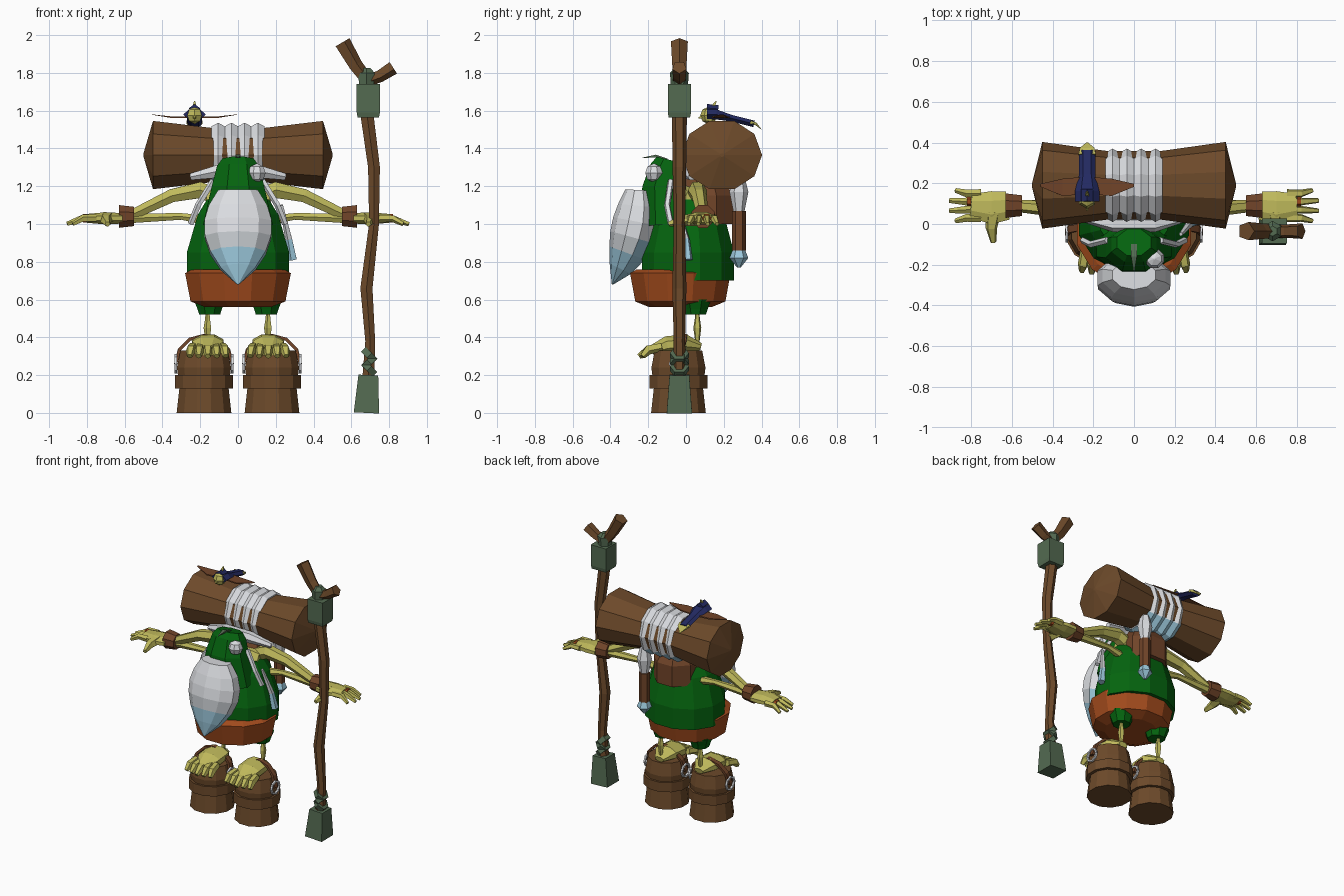
import bpy, bmesh, math
from mathutils import Vector

cube = bpy.data.objects.get("Cube")
if cube:
    bpy.data.objects.remove(cube, do_unlink=True)


def material(name, red, green, blue):
    mat = bpy.data.materials.new(name)
    mat.use_nodes = True
    colour = tuple((value / 255) ** 2.2 for value in (red, green, blue)) + (1,)
    mat.diffuse_color = colour
    mat.node_tree.nodes["Principled BSDF"].inputs["Base Color"].default_value = colour
    return mat


WOOD = material("wood brown", 108, 75, 46)
LEATHER = material("leather brown", 112, 70, 45)
SKIN = material("yellow green skin", 190, 184, 92)
GREEN = material("robe green", 13, 100, 22)
ORANGE = material("sash orange", 160, 76, 34)
WHITE = material("cloth white", 218, 220, 224)
GREY = material("pale grey", 198, 203, 207)
BLUE = material("pale blue", 155, 200, 220)
METAL = material("metal green", 84, 106, 82)
NAVY = material("feather navy", 40, 46, 98)
X, Y = Vector((1, 0, 0)), Vector((0, 1, 0))


def build(name, rings, mats, rule=None):
    """Join rings of points into a closed, flat shaded solid."""
    bm = bmesh.new()
    rows = [[bm.verts.new(point) for point in ring] for ring in rings]
    for low, high in zip(rows, rows[1:]):
        for k in range(len(low)):
            bm.faces.new((low[k - 1], low[k], high[k], high[k - 1]))
    bm.faces.new(rows[0])
    bm.faces.new(rows[-1])
    bmesh.ops.recalc_face_normals(bm, faces=bm.faces)
    if rule:
        for face in bm.faces:
            face.material_index = rule(face.calc_center_median())
    mesh = bpy.data.meshes.new(name)
    bm.to_mesh(mesh)
    bm.free()
    for mat in mats:
        mesh.materials.append(mat)
    bpy.context.scene.collection.objects.link(bpy.data.objects.new(name, mesh))


def tube(name, mats, path, radii, sides=6, squash=1, mirror=1, ref=Y, rule=None):
    """Sweep a polygon along a path; squash scales the rings along ref."""
    if not isinstance(mats, list):
        mats = [mats]
    path = [Vector((mirror * x, y, z)) for x, y, z in path]
    if not isinstance(radii, (list, tuple)):
        radii = [radii] * len(path)
    rings = []
    for i, (centre, radius) in enumerate(zip(path, radii)):
        along = (path[min(i + 1, len(path) - 1)] - path[max(i - 1, 0)]).normalized()
        across = along.cross(ref).normalized()
        other = along.cross(across) * squash
        angles = [math.tau * (k + .5) / sides for k in range(sides)]
        rings.append([centre + radius * (across * math.cos(a) + other * math.sin(a)) for a in angles])
    build(name, rings, mats, rule)


def ball(name, mat, centre, radius, sides=8):
    angles = [math.pi * (k - 2) / 4.2 for k in range(5)]
    path = [(centre[0], centre[1], centre[2] + radius * math.sin(a)) for a in angles]
    tube(name, mat, path, [radius * math.cos(a) for a in angles], sides)


def upright(name, mat, x, y, profile, sides=12, squash=1, mirror=1):
    """Turned part on a vertical axis, from (height, radius) pairs."""
    heights, radii = zip(*profile)
    tube(name, mat, [(x, y, z) for z in heights], radii, sides, squash, mirror)


# Robe, sash, shoulders and hood
upright("robe", GREEN, 0, .01, [(.7, .28), (.85, .28), (1.05, .22), (1.13, .17)], squash=.9)
upright("sash", ORANGE, 0, -.03, [(.56, .18), (.59, .26), (.74, .29), (.76, .25)], squash=.95)
tube("shoulders", SKIN, [(-.16, .04, 1.12), (0, .02, 1.12), (.16, .04, 1.12)], [.06, .12, .06])
upright("neck", LEATHER, 0, .1, [(1, .16), (1.15, .16), (1.25, .1)], 8)
tube("hood", GREEN, [(0, -.1, 1), (0, -.12, 1.2), (0, -.1, 1.3), (0, -.09, 1.34)],
     [.2, .15, .12, .09], 8, .8)
tube("hood_leaf", METAL, [(0, -.1, 1.34), (0, -.16, 1.36), (0, -.23, 1.35)], [.01, .01, .002], 4, 2, ref=X)
ball("pompom", WHITE, (.1, -.17, 1.27), .05)

# Long beard, white at the top and pale blue at the tip
steps = [k / 6 for k in range(7)]
tube("beard", [WHITE, GREY, BLUE],
     [(0, -.25 - .14 * t * t, 1.18 - t / 2) for t in steps],
     [.19 * math.cos(2.6 * (t - .4)) ** .8 for t in steps], 10, .65,
     rule=lambda c: (c.z < .95) + (c.z < .88))

# Log carried on the shoulders, wrapped in pleated cloth
LOG_Y, LOG_Z = .19, 1.365
half = [(.5, .01), (.45, .19), (.13, .15)]
section = [(-x, r) for x, r in half] + half[::-1]
tube("log", WOOD, [(x, LOG_Y, LOG_Z) for x, r in section], [r for x, r in section], 10, 1.12)
tube("cloth_wrap", [WHITE, BLUE],
     [(.035 * k, LOG_Y, LOG_Z) for k in range(-4, 5)],
     [.16 + .02 * (k % 2) for k in range(9)], 10, rule=lambda c: c.z < 1.24)
tube("cloth_collar", WHITE, [(-.25, .03, 1.25), (-.1, 0, 1.28), (.1, 0, 1.28), (.25, .03, 1.25)],
     [.02, .04, .04, .02])

# Scroll hanging behind the back
SCROLL = (.14, .28)
upright("scroll_tie", WHITE, *SCROLL, [(1.25, .03), (1.17, .05), (1.07, .03)], 6)
upright("scroll", LEATHER, *SCROLL, [(1.07, .037), (.86, .037)], 6)
upright("scroll_tassel", BLUE, *SCROLL, [(.87, .03), (.82, .05), (.77, .01)], 6)

# Mirrored limbs and buckets
for s, side in ((1, "left"), (-1, "right")):
    # Arm with a bracer
    tube(f"{side}_upper_arm", SKIN, [(.08, .06, 1.13), (.2, .06, 1.18), (.35, .07, 1.15), (.58, .09, 1.04)],
         [.05, .05, .04, .03], mirror=s)
    tube(f"{side}_lower_arm", SKIN, [(.17, .08, 1.02), (.3, .09, 1.04), (.58, .09, 1.03)], [.03, .02, .03], mirror=s)
    tube(f"{side}_bracer", LEATHER, [(.55, .09, 1.04), (.63, .09, 1.04)], [.055, .065], 8, mirror=s)

    # Hand with spread fingers
    tube(f"{side}_palm", SKIN, [(.62, .09, 1.03), (.7, .08, 1.03), (.8, .09, 1.03)], [.03, .035, .025], 8, 2.5, s)
    for finger in range(4):
        spread = finger - 1.5
        tube(f"{side}_finger", SKIN,
             [(.75, .09 + .04 * spread, 1.03), (.82, .09 + .04 * spread, 1.03),
              (.92 - .03 * abs(spread), .09 + .05 * spread, 1)], [.022, .02, .012], 5, mirror=s)
    tube(f"{side}_thumb", SKIN, [(.69, .06, 1.03), (.7, -.02, 1.02), (.69, -.09, 1)],
         [.04, .03, .015], 5, mirror=s, ref=X)
    tube(f"{side}_ring", ORANGE, [(.8, .11, 1.03), (.82, .11, 1.03)], .025, mirror=s)

    # Shorts and thin leg
    upright(f"{side}_short_leg", GREEN, .15, .05, [(.52, .06), (.55, .07), (.6, .09)], 8, mirror=s)
    upright(f"{side}_leg", SKIN, .16, .06, [(.56, .01), (.5, .014), (.45, .022), (.36, .01)], 5, mirror=s)

    # Foot with toes over the bucket rim
    tube(f"{side}_foot", SKIN, [(.16, .08, .35), (.16, 0, .37), (.16, -.1, .36), (.16, -.18, .33)],
         [.02, .05, .05, .03], 8, 1.8, s, ref=X)
    for toe in range(-2, 3):
        tube(f"{side}_toe", SKIN, [(.16 + .04 * toe, -.13, .35), (.16 + .045 * toe, -.2, .335),
                                   (.16 + .048 * toe, -.25 + .01 * abs(toe), .3)],
             [.024, .027, .016], 5, mirror=s, ref=X)

    # Bucket with band, strap and rope loops
    upright(f"{side}_bucket", WOOD, .18, -.04, [(0, .15), (.13, .135), (.24, .148), (.33, .13)], mirror=s)
    upright(f"{side}_bucket_band", WOOD, .18, -.04, [(.13, .158), (.2, .158)], mirror=s)
    arc = [math.pi * k / 6 for k in range(7)]
    tube(f"{side}_strap", LEATHER,
         [(.18 + .15 * math.cos(a), -.04 + .03 * math.sin(a), .26 + .15 * math.sin(a)) for a in arc],
         .012, 4, 2, s)
    for edge in (.03, .33):
        turn = [math.tau * k / 8 for k in range(9)]
        tube(f"{side}_rope_loop", WHITE,
             [(edge, -.04 + .045 * math.cos(a), .26 + .045 * math.sin(a)) for a in turn],
             .009, 4, mirror=s, ref=X)

    # Cord over the shoulder
    tube(f"{side}_shoulder_cord", WHITE, [(.13, -.08, 1.23), (.21, -.1, 1.1), (.25, -.08, 1)], .017, 5, mirror=s)

tube("side_tassel", [WHITE, BLUE], [(.23, -.05, 1.1), (.27, 0, .92), (.29, .01, .81)],
     [.01, .02, .026], 5, rule=lambda c: c.z < .92)

# Crooked staff with metal caps and a forked top
STAFF_Y = -.035
bends = [(.69, .18), (.7, .38), (.68, .66), (.72, 1), (.72, 1.3), (.68, 1.6)]
tube("staff_shaft", WOOD, [(x, STAFF_Y, z) for x, z in bends], [.037, .03, .037, .03, .036, .04])
tube("staff_foot", METAL, [(.68, STAFF_Y, 0), (.69, STAFF_Y, .2)], [.095, .074], 4)
upright("staff_socket", METAL, .69, STAFF_Y, [(1.565, .08), (1.59, .087), (1.74, .087)], 4)
upright("staff_neck", METAL, .68, STAFF_Y, [(1.73, .045), (1.8, .05), (1.825, .025)], 6)
for turn in range(3):
    tilt = .012 * (-1) ** turn
    height = .235 + .035 * turn
    tube("staff_binding", METAL, [(.695 - tilt, STAFF_Y, height - .012), (.695 + tilt, STAFF_Y, height + .012)], .05)
tube("staff_fork_long", WOOD, [(.69, STAFF_Y, 1.75), (.62, STAFF_Y, 1.84), (.55, STAFF_Y, 1.96)], [.035, .04, .047], 5)
tube("staff_fork_short", WOOD, [(.68, STAFF_Y, 1.76), (.75, STAFF_Y, 1.785), (.82, STAFF_Y, 1.83)], [.035, .035, .04], 5)

# Small bird perched on the log
BIRD = -.23
tube("bird_body", NAVY, [(BIRD, .11, 1.58), (BIRD, .16, 1.58), (BIRD, .24, 1.56), (BIRD, .36, 1.53)],
     [.03, .03, .02, .02], 6, 2, ref=X)
ball("bird_head", SKIN, (BIRD, .12, 1.575), .045, 6)
tube("bird_cap", NAVY, [(BIRD, .11, 1.605), (BIRD, .17, 1.6)], .03, 5, ref=X)
tube("bird_beak", SKIN, [(BIRD, .1, 1.575), (BIRD, .065, 1.56)], [.02, .003], 4, ref=X)
tube("bird_crest", SKIN, [(BIRD, .13, 1.6), (BIRD, .16, 1.65)], [.02, .004], 4, ref=X)
tube("bird_tail", SKIN, [(BIRD, .34, 1.54), (BIRD, .37, 1.53), (BIRD, .4, 1.5)], [.012, .01, .001], 4, 5, ref=X)
for s, side in ((1, "left"), (-1, "right")):
    tube(f"bird_{side}_wing", LEATHER,
         [(BIRD, .19, 1.565), (BIRD + s * .12, .18, 1.565), (BIRD + s * .23, .19, 1.58)],
         [.006, .006, .001], 4, 10)
